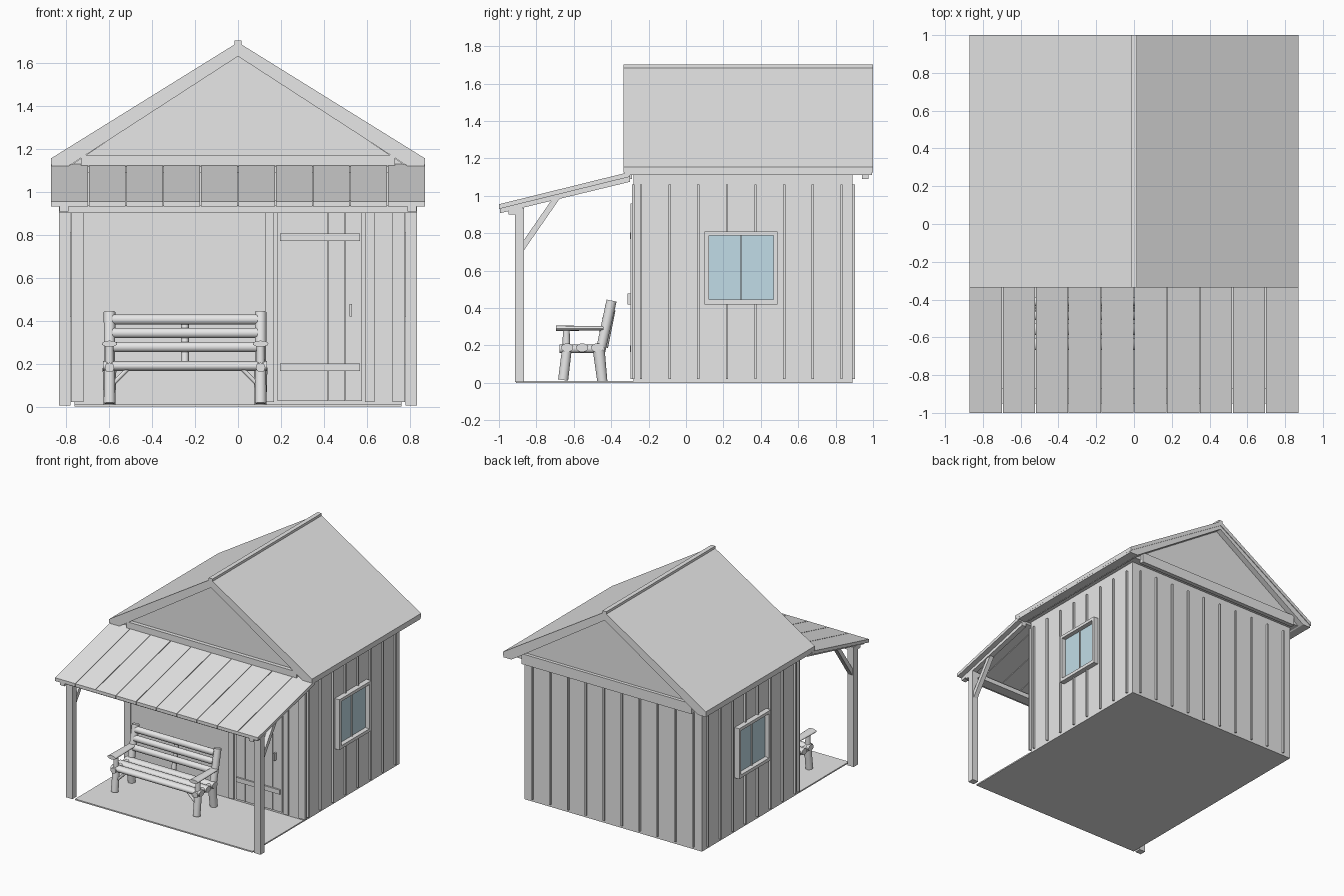
import bpy, bmesh, math
from mathutils import Vector

if "Cube" in bpy.data.objects:
    bpy.data.objects.remove(bpy.data.objects["Cube"])


def material(name, rgb):
    m = bpy.data.materials.new(name)
    m.diffuse_color = (*rgb, 1)
    m.use_nodes = True
    m.node_tree.nodes["Principled BSDF"].inputs["Base Color"].default_value = m.diffuse_color
    return m


GREY = material("weathered_grey", (0.8, 0.8, 0.8))
GLASS = material("pale_blue_glass", (0.67, 0.9, 1.0))


def finish(name, bm, mat=GREY, smooth=False):
    bmesh.ops.recalc_face_normals(bm, faces=bm.faces)
    me = bpy.data.meshes.new(name)
    bm.to_mesh(me)
    bm.free()
    me.materials.append(mat)
    ob = bpy.data.objects.new(name, me)
    bpy.context.collection.objects.link(ob)
    if smooth:
        bpy.ops.object.select_all(action='DESELECT')
        ob.select_set(True)
        bpy.context.view_layer.objects.active = ob
        bpy.ops.object.shade_smooth_by_angle(angle=math.radians(40))
    return ob


def add_prism(bm, profile, axis, a, b):
    """Extrude a 2D profile (xz when axis is y, yz when axis is x) from a to b."""
    def point(p, t):
        return (t, p[0], p[1]) if axis == 'x' else (p[0], t, p[1])
    lo = [bm.verts.new(point(p, a)) for p in profile]
    hi = [bm.verts.new(point(p, b)) for p in profile]
    bm.faces.new(lo)
    bm.faces.new(hi[::-1])
    n = len(profile)
    for i in range(n):
        j = (i + 1) % n
        bm.faces.new((lo[j], lo[i], hi[i], hi[j]))


def prisms(name, items, mat=GREY):
    bm = bmesh.new()
    for item in items:
        add_prism(bm, *item)
    return finish(name, bm, mat)


def boxes(name, items, mat=GREY):
    """Each item is x0, x1, y0, y1, z0, z1."""
    return prisms(name, [([(x0, z0), (x1, z0), (x1, z1), (x0, z1)], 'y', y0, y1)
                         for x0, x1, y0, y1, z0, z1 in items], mat)


def mirrored(items):
    return items + [(-x1, -x0, *rest) for x0, x1, *rest in items]


def logs(name, items, squash=1.0):
    """Round logs: start, end, radius at start, radius at end."""
    bm = bmesh.new()
    for a, b, r0, r1 in items:
        a, b = Vector(a), Vector(b)
        d = b - a
        res = bmesh.ops.create_cone(bm, cap_ends=True, segments=20, radius1=r0,
                                    radius2=r1, depth=d.length)
        rot = d.to_track_quat('Z', 'Y').to_matrix()
        for v in res['verts']:
            p = rot @ v.co
            p.z *= squash
            v.co = p + (a + b) / 2
    return finish(name, bm, smooth=True)


# Floor and walls
boxes("floor_slab", [(-0.76, 0.76, -0.91, 0.89, 0.0, 0.01)])
boxes("walls", [(-0.76, 0.76, -0.28, 0.89, 0.005, 1.13)])
prisms("gable_walls", [([(-0.79, 1.115), (0.79, 1.115), (0, 1.64)], 'y', -0.295, 0.95)])
boxes("gable_tie_beams", [(-0.73, 0.73, -0.325, -0.29, 1.09, 1.17),
                          (-0.73, 0.73, 0.94, 0.975, 1.09, 1.17)])

# Main roof: sheet, boards beneath it, ridge cap
prisms("roof_sheet", [([(0, 1.695), (s * 0.87, 1.155), (s * 0.87, 1.125), (0, 1.66)],
                       'y', -0.335, 1.0) for s in (-1, 1)])
prisms("roof_underboards", [([(0, 1.662), (s * 0.868, 1.127), (s * 0.868, 1.112),
                              (s * 0.80, 1.112), (0, 1.63)], 'y', -0.33, 0.995)
                            for s in (-1, 1)])
boxes("ridge_cap", [(-0.017, 0.017, -0.335, 1.0, 1.675, 1.703)])

# Wall battens, left out where the windows sit
side = []
for i in range(8):
    y = -0.24 + i * 0.153
    spans = [(0.02, 0.43), (0.80, 1.06)] if 0.1 < y < 0.49 else [(0.02, 1.06)]
    side += [(0.755, 0.775, y - 0.006, y + 0.006, z0, z1) for z0, z1 in spans]
boxes("side_battens", mirrored(side))
boxes("back_battens", [(x - 0.006, x + 0.006, 0.885, 0.904, 0.02, 1.06)
                       for x in [-0.69 + i * 0.1533 for i in range(10)]])
boxes("front_corner_boards", mirrored([(0.72, 0.778, -0.288, -0.275, 0.02, 1.06)]))

# Side windows
boxes("window_frames", mirrored([
    (0.755, 0.80, 0.10, 0.49, 0.42, 0.445), (0.755, 0.80, 0.10, 0.49, 0.787, 0.81),
    (0.755, 0.80, 0.10, 0.123, 0.445, 0.787), (0.755, 0.80, 0.467, 0.49, 0.445, 0.787),
    (0.755, 0.775, 0.292, 0.298, 0.445, 0.787)]))
boxes("window_glass", mirrored([(0.758, 0.765, 0.123, 0.467, 0.445, 0.787)]), GLASS)

# Plank door with trim, cross boards and handle
boxes("door_planks", [(0.185 + i * 0.079, 0.262 + i * 0.079, -0.288, -0.275, 0.025, 0.94)
                      for i in range(5)])
boxes("door_trim", [(0.125, 0.167, -0.296, -0.275, 0.02, 0.96),
                    (0.592, 0.635, -0.296, -0.275, 0.02, 0.96),
                    (0.167, 0.592, -0.296, -0.275, 0.93, 0.96)])
boxes("door_cross_boards", [(0.195, 0.567, -0.30, -0.285, 0.165, 0.20),
                            (0.195, 0.567, -0.30, -0.285, 0.77, 0.805)])
boxes("door_handle", [(0.519, 0.531, -0.312, -0.285, 0.42, 0.477)])

# Porch roof planks and rafters
W = 0.174
prisms("porch_roof_planks", [
    ([(-1.0, 0.955), (-0.30, 1.128), (-0.30, 1.102), (-1.0, 0.93)], 'x',
     -0.87 + i * W + 0.002 * (i > 0), -0.87 + (i + 1) * W - 0.002 * (i < 9))
    for i in range(10)])
prisms("porch_rafters", [
    ([(-0.995, 0.935), (-0.30, 1.105), (-0.30, 1.075), (-0.995, 0.907)], 'x',
     s * 0.81 - 0.02, s * 0.81 + 0.02) for s in (-1, 1)])

# Porch posts, header beam and braces
boxes("porch_posts", mirrored([(0.78, 0.833, -0.915, -0.865, 0.005, 0.935)]))
boxes("porch_header_beam", [(-0.833, 0.833, -0.95, -0.868, 0.90, 0.935)])
prisms("porch_braces", [
    ([(-0.866, 0.71), (-0.866, 0.765), (-0.71, 0.99), (-0.672, 0.99)], 'x',
     s * 0.805 - 0.018, s * 0.805 + 0.018) for s in (-1, 1)])

# Log bench
XL, XR = -0.598, 0.105
ENDS = (XL, XR)
logs("bench_seat_logs", [((-0.628, y, 0.188), (0.135, y, 0.188), 0.032, 0.032)
                         for y in (-0.635, -0.555, -0.475)], squash=0.72)
logs("bench_seat_rails", [((x, -0.675, 0.182), (x, -0.435, 0.182), 0.022, 0.022)
                          for x in ENDS])
logs("bench_front_legs", [((x, -0.657, 0.015), (x, -0.637, 0.18), 0.027, 0.026)
                          for x in ENDS])
logs("bench_rear_legs", [((x, -0.447, 0.005), (x, -0.467, 0.18), 0.027, 0.032)
                         for x in ENDS])
logs("bench_back_posts", [((x, -0.457, 0.17), (x, -0.398, 0.44), 0.026, 0.027)
                          for x in ENDS])
logs("bench_back_slats", [((-0.585, y, z), (0.09, y, z), 0.024, 0.024)
                          for y, z in ((-0.44, 0.277), (-0.424, 0.342), (-0.41, 0.405))])
logs("bench_back_centre_stick", [((-0.247, -0.435, 0.19), (-0.247, -0.395, 0.39),
                                  0.018, 0.018)])
logs("bench_arm_supports", [((x, -0.64, 0.20), (x, -0.64, 0.285), 0.02, 0.018)
                            for x in ENDS])
logs("bench_armrests", [((x, -0.695, 0.292), (x, -0.44, 0.292), 0.036, 0.03)
                        for x in ENDS], squash=0.4)
logs("bench_leg_braces", [((x, y, 0.10), (x + s * 0.075, y, 0.175), 0.01, 0.01)
                          for x, s in ((XL + 0.01, 1), (XR - 0.01, -1))
                          for y in (-0.645, -0.46)])
